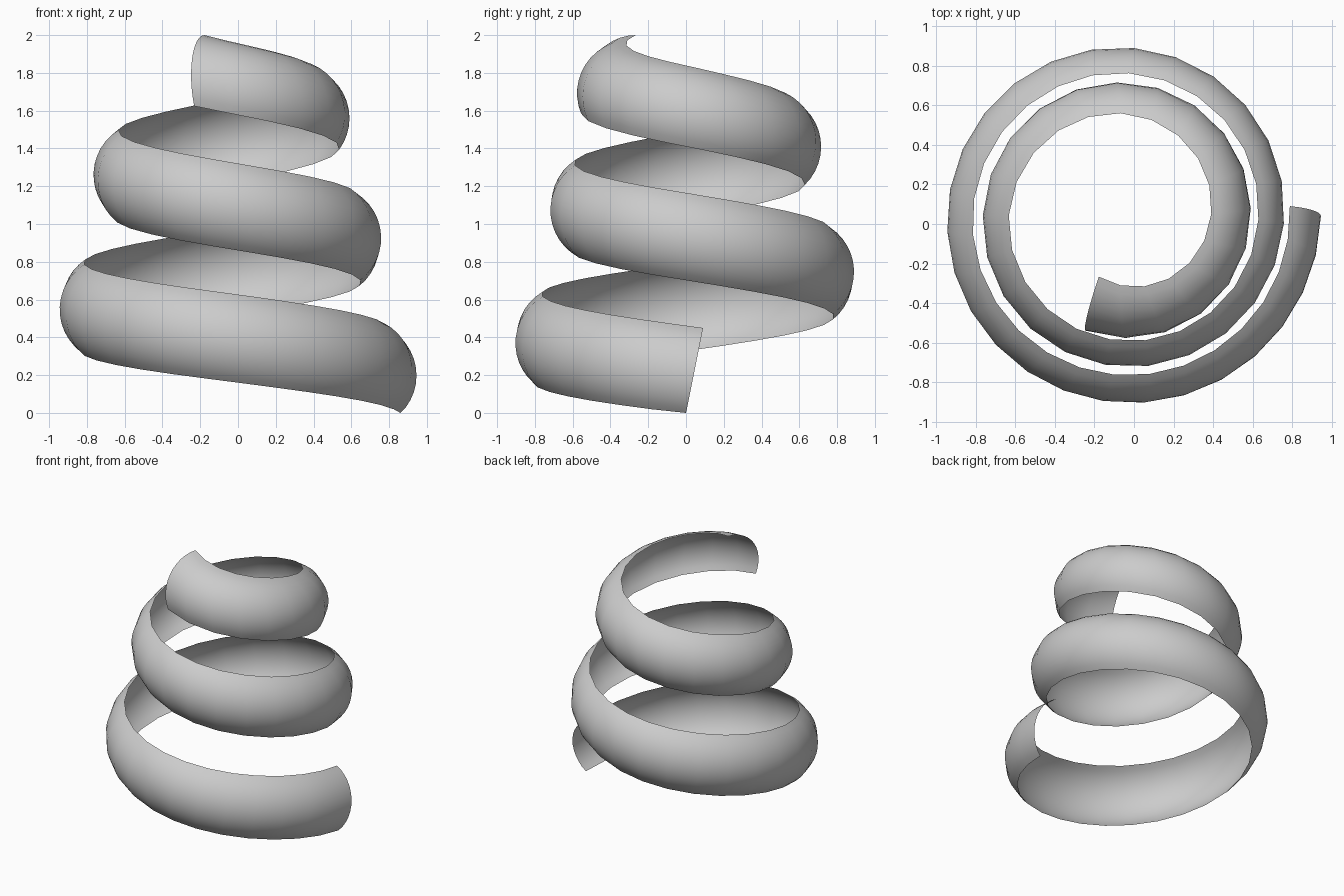
import bpy, math

if "Cube" in bpy.data.objects:
    bpy.data.objects.remove(bpy.data.objects["Cube"])

TURNS = 2.303           # clockwise turns from the +x side
SEGS, ARC = 54, 12      # steps along the spiral and across the ribbon
R, HALF = 0.28, math.radians(55)   # ribbon cross-section: arc radius, half angle
CX, CY = -0.045, 0.04   # spiral axis

# turn, spiral radius, height, tilt of the section (degrees)
KEYS = [(0, .71, .198, 9), (.25, .665, .385, 5), (.5, .62, .56, 2),
        (1, .525, .92, 2.5), (1.5, .44, 1.26, 3), (1.75, .395, 1.415, 9),
        (2, .355, 1.565, 19), (TURNS, .333, 1.72, 35)]


def sample(t):
    for a, b in zip(KEYS, KEYS[1:]):
        if t <= b[0] + 1e-6:
            f = (t - a[0]) / (b[0] - a[0])
            return [p + (q - p) * f for p, q in zip(a[1:], b[1:])]


# sweep the outward-bulging arc along the narrowing spiral
verts, faces = [], []
for i in range(SEGS + 1):
    u = i / SEGS
    t = TURNS * (0.75 * u + 0.25 * u * u)
    rad, z, tilt = sample(t)
    ang = -2 * math.pi * t
    lean = -0.2 + 0.29 * u
    for j in range(ARC + 1):
        a = math.radians(tilt) + HALF * (2 * j / ARC - 1)
        r, dz = rad + R * math.cos(a), R * math.sin(a)
        f = lean * dz
        verts.append((CX + r * math.cos(ang) + f * math.sin(ang),
                      CY + r * math.sin(ang) - f * math.cos(ang),
                      max(0, z + dz)))
W = ARC + 1
for i in range(SEGS):
    for j in range(ARC):
        k = i * W + j
        faces.append((k, k + 1, k + W + 1, k + W))

mesh = bpy.data.meshes.new("spiral_ribbon")
mesh.from_pydata(verts, [], faces)
mesh.update()
for p in mesh.polygons:
    p.use_smooth = True
ribbon = bpy.data.objects.new("spiral_ribbon", mesh)
bpy.context.collection.objects.link(ribbon)
